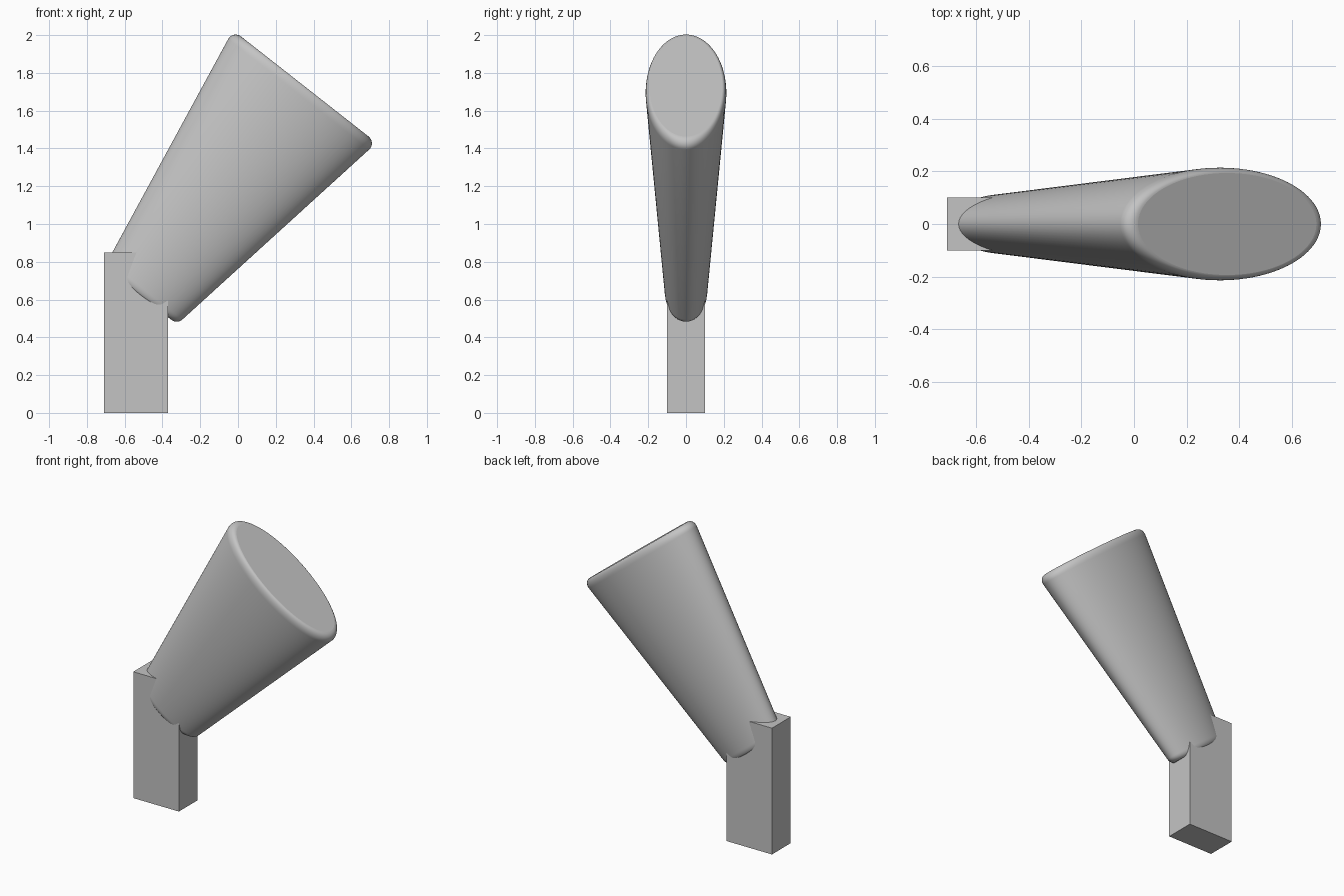
import bpy, bmesh, math
from mathutils import Vector, Matrix

cube = bpy.data.objects.get("Cube")
if cube:
    bpy.data.objects.remove(cube, do_unlink=True)

# One plain grey for everything
GREY = (0.55, 0.55, 0.55, 1)
grey = bpy.data.materials.new("plain grey")
grey.use_nodes = True
grey.diffuse_color = GREY
grey.node_tree.nodes["Principled BSDF"].inputs["Base Color"].default_value = GREY


def add_object(name, bm):
    mesh = bpy.data.meshes.new(name)
    bmesh.ops.recalc_face_normals(bm, faces=bm.faces)
    bm.to_mesh(mesh)
    bm.free()
    mesh.materials.append(grey)
    obj = bpy.data.objects.new(name, mesh)
    bpy.context.collection.objects.link(obj)
    return obj


def rounded_corner(corner, before, after, radius, steps=8):
    """Points of a fillet arc at a profile corner."""
    a, b = (before - corner).normalized(), (after - corner).normalized()
    half = a.angle(b) / 2
    centre = corner + (a + b).normalized() * radius / math.sin(half)
    start = (corner + a * radius / math.tan(half) - centre).normalized()
    end = (corner + b * radius / math.tan(half) - centre).normalized()
    return [centre + radius * start.slerp(end, i / steps) for i in range(steps + 1)]


# Upright block
bm = bmesh.new()
bmesh.ops.create_cube(bm, size=1)
bmesh.ops.scale(bm, vec=(0.34, 0.2, 0.85), verts=bm.verts)
bmesh.ops.translate(bm, vec=(-0.54, 0, 0.425), verts=bm.verts)
add_object("post", bm)

# Flared head: rounded profile swept around an oval, then tilted
LOW, HIGH, SIDES = 0.17, 1.578, 96
low_axis, high_axis = Vector((0, LOW)), Vector((0, HIGH))
low_rim, high_rim = Vector((0.245, LOW)), Vector((0.483, HIGH))
profile = (rounded_corner(low_rim, low_axis, high_rim, 0.045)
           + rounded_corner(high_rim, low_rim, high_axis, 0.045))

bm = bmesh.new()
rings = []
for r, h in profile:
    angles = [math.tau * i / SIDES for i in range(SIDES)]
    rings.append([bm.verts.new((r * math.cos(t), 0.45 * r * math.sin(t), h))
                  for t in angles])
for lower, upper in zip(rings, rings[1:]):
    for i in range(SIDES):
        j = (i + 1) % SIDES
        bm.faces.new((lower[i], lower[j], upper[j], upper[i])).smooth = True
bm.faces.new(rings[0][::-1])
bm.faces.new(rings[-1])
tilt = Matrix.Rotation(math.radians(38.1), 4, 'Y') @ Matrix.Translation((-0.788, 0, 0))
bmesh.ops.transform(bm, matrix=tilt, verts=bm.verts)
add_object("flared_head", bm)
